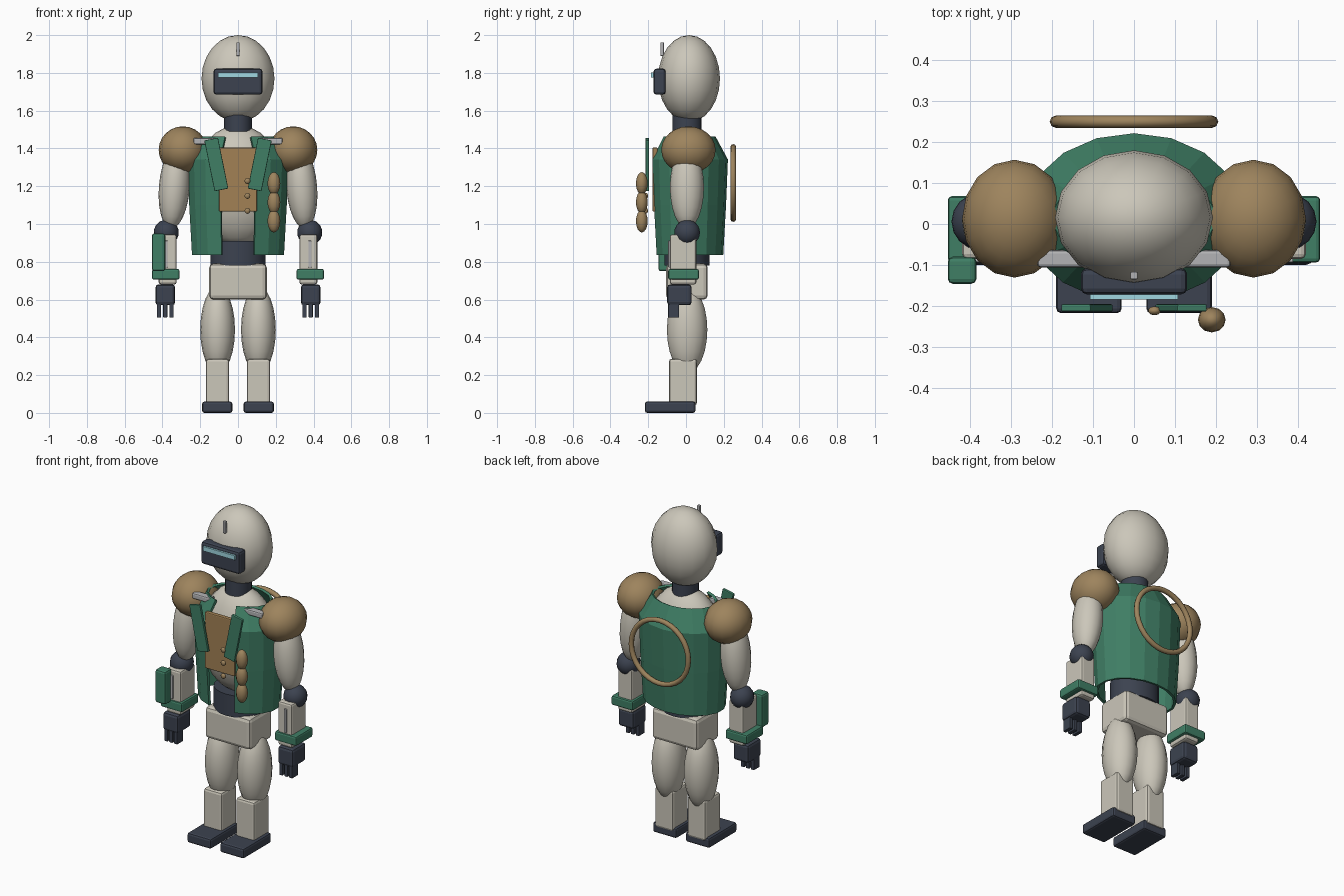
import bpy, bmesh
from math import sin, cos, pi, radians
from mathutils import Matrix

if "Cube" in bpy.data.objects:
    bpy.data.objects.remove(bpy.data.objects["Cube"])


def colour(name, rgb):
    m = bpy.data.materials.new(name)
    m.diffuse_color = (*rgb, 1)
    m.use_nodes = True
    m.node_tree.nodes["Principled BSDF"].inputs["Base Color"].default_value = m.diffuse_color
    return m


SHELL = colour("shell", (0.60, 0.57, 0.49))
DARK = colour("dark", (0.045, 0.055, 0.08))
GREEN = colour("green", (0.05, 0.21, 0.13))
TAN = colour("tan", (0.34, 0.23, 0.11))
SHIRT = colour("shirt", (0.36, 0.22, 0.09))
GLOW = colour("glow", (0.35, 0.68, 0.75))
METAL = colour("metal", (0.45, 0.45, 0.46))


def finish(name, bm, mat, smooth=False):
    bmesh.ops.recalc_face_normals(bm, faces=bm.faces)
    me = bpy.data.meshes.new(name)
    bm.to_mesh(me)
    bm.free()
    for p in me.polygons:
        p.use_smooth = smooth
    me.materials.append(mat)
    ob = bpy.data.objects.new(name, me)
    bpy.context.collection.objects.link(ob)
    return ob


def box(name, x, y, z, mat, bevel=0.012, tilt=0):
    """Bevelled box from (min, max) ranges, optionally tilted about y."""
    bm = bmesh.new()
    size = [r[1] - r[0] for r in (x, y, z)]
    bmesh.ops.create_cube(bm, size=1, matrix=Matrix.Diagonal((*size, 1)))
    if bevel:
        bmesh.ops.bevel(bm, geom=bm.edges[:], offset=bevel, segments=2,
                        profile=0.5, affect='EDGES')
    ob = finish(name, bm, mat)
    ob.location = [(r[0] + r[1]) / 2 for r in (x, y, z)]
    ob.rotation_euler.y = tilt
    return ob


def ball(name, loc, radii, mat, tilt=0, seg=16, rings=12):
    bm = bmesh.new()
    bmesh.ops.create_uvsphere(bm, u_segments=seg, v_segments=rings, radius=1,
                              matrix=Matrix.Diagonal((*radii, 1)))
    ob = finish(name, bm, mat, True)
    ob.location = loc
    ob.rotation_euler.y = tilt
    return ob


def drum(name, loc, rx, ry, h, mat):
    bm = bmesh.new()
    bmesh.ops.create_cone(bm, cap_ends=True, segments=20, radius1=1, radius2=1,
                          depth=1, matrix=Matrix.Diagonal((rx, ry, h, 1)))
    ob = finish(name, bm, mat, True)
    for p in ob.data.polygons:
        p.use_smooth = len(p.vertices) == 4
    ob.data.set_sharp_from_angle(angle=radians(40))
    ob.location = loc
    return ob


def mx(s, a, b):
    """Mirror an x range to side s."""
    return tuple(sorted((s * a, s * b)))


# Head
ball("head", (0, 0.016, 1.77), (0.193, 0.164, 0.23), SHELL)
box("visor", (-0.13, 0.13), (-0.172, -0.108), (1.685, 1.822), DARK, 0.015)
box("visor_light", (-0.107, 0.107), (-0.184, -0.165), (1.775, 1.802), GLOW, 0)
box("antenna", (-0.009, 0.009), (-0.135, -0.117), (1.89, 1.962), METAL, 0.003)
drum("neck", (0, 0.005, 1.535), 0.073, 0.077, 0.09, DARK)

# Trunk
ball("torso", (0, 0.01, 1.205), (0.24, 0.165, 0.32), SHELL)
drum("waist", (0, 0.005, 0.845), 0.145, 0.12, 0.13, DARK)
box("pelvis", (-0.153, 0.153), (-0.105, 0.115), (0.6, 0.79), SHELL, 0.022)

# Open vest: elliptical shell with a gap at the front
bm = bmesh.new()
N, GAP = 16, radians(20.5)
rows = []
for z, rx, ry in [(0.835, 0.24, 0.175), (1.1, 0.255, 0.19),
                  (1.34, 0.262, 0.2), (1.46, 0.19, 0.135)]:
    row = []
    for i in range(N + 1):
        a = GAP + (2 * pi - 2 * GAP) * i / N
        row.append(bm.verts.new((rx * sin(a), 0.015 - ry * cos(a), z)))
    rows.append(row)
for lo, hi in zip(rows, rows[1:]):
    for i in range(N):
        bm.faces.new((lo[i], lo[i + 1], hi[i + 1], hi[i]))
vest = finish("vest", bm, GREEN)
mod = vest.modifiers.new("thickness", 'SOLIDIFY')
mod.thickness = 0.014
mod.offset = 0

# Shirt front, buttons and pouches
box("shirt_front", (-0.1, 0.1), (-0.177, -0.15), (1.065, 1.405), SHIRT, 0.006)
for i in range(3):
    ball(f"button_{i}", (0.05, -0.212, 1.228 - 0.079 * i),
         (0.016, 0.011, 0.016), TAN, seg=10, rings=8)
    ball(f"pouch_{i}", (0.19, -0.234, 1.215 - 0.1 * i),
         (0.034, 0.031, 0.06), TAN, seg=12, rings=8)

# Hoop on the back
bpy.ops.mesh.primitive_torus_add(location=(0, 0.25, 1.217), rotation=(pi / 2, 0, 0),
                                 major_segments=32, minor_segments=8,
                                 major_radius=0.191, minor_radius=0.015)
hoop = bpy.context.object
hoop.name = "back_hoop"
hoop.data.materials.append(TAN)
bpy.ops.object.shade_smooth()

# Paired parts
for s, side in ((-1, "right"), (1, "left")):
    # Lapel and shoulder bar
    box(f"{side}_lapel", mx(s, 0.078, 0.152), (-0.214, -0.196), (1.178, 1.452),
        GREEN, 0.004, tilt=s * 0.2)
    box(f"{side}_shoulder_bar", mx(s, 0.11, 0.236), (-0.106, -0.064),
        (1.422, 1.456), METAL, 0.008)
    # Arm
    ball(f"{side}_shoulder", (s * 0.292, 0.013, 1.392), (0.128, 0.144, 0.125), TAN)
    ball(f"{side}_upper_arm", (s * 0.337, 0.005, 1.195), (0.082, 0.09, 0.22),
         SHELL, tilt=-s * 0.08)
    ball(f"{side}_elbow", (s * 0.38, 0.006, 0.955), (0.066, 0.068, 0.067), DARK)
    box(f"{side}_forearm", mx(s, 0.325, 0.42), (-0.085, 0.055), (0.68, 0.945), SHELL)
    box(f"{side}_forearm_strip", mx(s, 0.373, 0.389), (-0.094, -0.08),
        (0.77, 0.912), METAL, 0.003)
    box(f"{side}_cuff", mx(s, 0.31, 0.455), (-0.094, 0.068), (0.705, 0.762), GREEN, 0.01)
    box(f"{side}_hand", mx(s, 0.333, 0.437), (-0.1, 0.03), (0.57, 0.68), DARK, 0.016)
    for i in range(3):
        x = 0.352 + 0.033 * i
        box(f"{side}_finger_{i}", mx(s, x - 0.011, x + 0.011), (-0.094, -0.037),
            (0.505, 0.59), DARK, 0.003)
    # Leg
    ball(f"{side}_thigh", (s * 0.108, 0.006, 0.44), (0.092, 0.107, 0.23), SHELL)
    box(f"{side}_shin", mx(s, 0.047, 0.17), (-0.09, 0.058), (0.04, 0.286), SHELL, 0.014)
    box(f"{side}_foot", mx(s, 0.03, 0.19), (-0.218, 0.05), (0, 0.06), DARK, 0.012)

# Gadget on one forearm
box("forearm_gadget", (-0.455, -0.385), (-0.146, -0.08), (0.75, 0.95), GREEN, 0.012)
